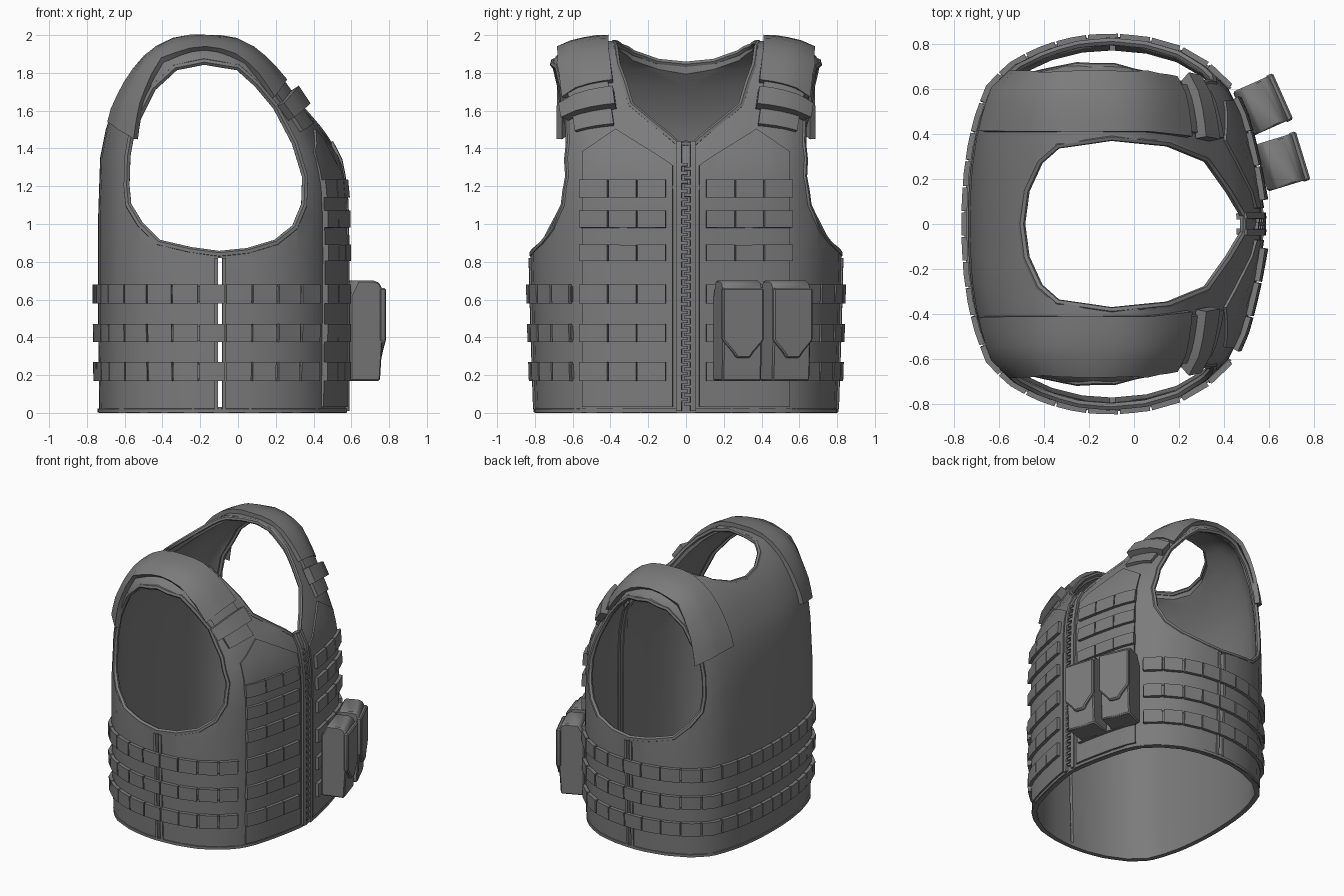
import bpy, bmesh, math
from mathutils import Vector
from mathutils.bvhtree import BVHTree

if "Cube" in bpy.data.objects:
    bpy.data.objects.remove(bpy.data.objects["Cube"])

mat = bpy.data.materials.new("woven grey")
mat.diffuse_color = (0.2, 0.2, 0.2, 1)
mat.use_nodes = True
mat.node_tree.nodes["Principled BSDF"].inputs["Base Color"].default_value = mat.diffuse_color

# half plan outline (x, y) from back centre to front centre
PLAN = [(-.74, 0), (-.738, .1), (-.73, .22), (-.71, .36), (-.68, .48), (-.63, .61), (-.52, .71),
        (-.38, .775), (-.24, .81), (-.1, .82), (.06, .805), (.2, .765), (.32, .695), (.42, .6),
        (.47, .5), (.505, .38), (.535, .25), (.56, .12), (.575, 0)]
# height, back x, front x, half width, squareness exponent
LEVELS = [(0, -.735, .575, .80, 1), (.45, -.74, .575, .815, 1), (.85, -.74, .575, .825, 1),
          (1.05, -.74, .572, .81, .95), (1.2, -.735, .565, .79, .9), (1.35, -.73, .535, .77, .85),
          (1.5, -.70, .45, .755, .78), (1.62, -.66, .36, .745, .7), (1.75, -.585, .265, .735, .62),
          (1.85, -.51, .17, .72, .55), (1.92, -.42, .08, .66, .5), (1.95, -.37, .03, .58, .45),
          (1.97, -.28, -.08, .46, .4)]
ARM = [(-.59, 1.2), (-.585, 1.36), (-.56, 1.5), (-.45, 1.72), (-.33, 1.83), (-.18, 1.86), (0, 1.83),
       (.1, 1.74), (.2, 1.62), (.3, 1.43), (.355, 1.25), (.35, 1.1), (.3, .98), (.2, .9), (.05, .855),
       (-.1, .84), (-.25, .86), (-.42, .9), (-.52, 1.0), (-.58, 1.1)]
NECK_HALF = [(-.5, 0), (-.48, .15), (-.42, .28), (-.34, .35), (-.1, .385), (.15, .36), (.32, .29),
             (.42, .15), (.485, .04)]
NECK = NECK_HALF + [(x, -y) for x, y in reversed(NECK_HALF[1:])]


def finish(bm, name):
    bmesh.ops.recalc_face_normals(bm, faces=bm.faces)
    me = bpy.data.meshes.new(name)
    bm.to_mesh(me)
    bm.free()
    ob = bpy.data.objects.new(name, me)
    bpy.context.collection.objects.link(ob)
    me.materials.append(mat)
    return ob


def dome(d):
    """Closed torso volume, shrunk by d."""
    bm = bmesh.new()
    rings = []
    for z, xb, xf, w, e in LEVELS:
        half = []
        for x, y in PLAN:
            t = (x + .74) / 1.315
            half.append((xb + d + t * (xf - xb - 2 * d), (w - d) * (y / .82) ** e))
        ring = half + [(x, -y) for x, y in half[-2:0:-1]]
        zz = z - d * min(1, max(0, (z - 1.2) / .5)) - (.1 if d and z == 0 else 0)
        rings.append([bm.verts.new((x, y, zz)) for x, y in ring])
    n = len(rings[0])
    for a, b in zip(rings, rings[1:]):
        for i in range(n):
            bm.faces.new((a[i], a[(i + 1) % n], b[(i + 1) % n], b[i]))
    bm.faces.new(rings[0])
    bm.faces.new(rings[-1])
    bmesh.ops.recalc_face_normals(bm, faces=bm.faces)
    return bm


def prism(points, a, b):
    """Closed prism between two mapped outlines."""
    bm = bmesh.new()
    lo, hi = [[bm.verts.new(f(p)) for p in points] for f in (a, b)]
    n = len(points)
    for i in range(n):
        bm.faces.new((lo[i], lo[(i + 1) % n], hi[(i + 1) % n], hi[i]))
    bm.faces.new(lo)
    bm.faces.new(hi)
    return bm


# vest shell with armholes, neck opening and side slits
bm = dome(0)
tree = BVHTree.FromBMesh(bm)
shell = finish(bm, "vest_shell")
slit = [(-.106, .03), (-.084, .03), (-.084, .82), (-.106, .82)]
side_a, side_b = (lambda p: (p[0], -2, p[1])), (lambda p: (p[0], 2, p[1]))
cutters = [finish(dome(.03), "inner_cutter"),
           finish(prism(ARM, side_a, side_b), "arm_cutter"),
           finish(prism(slit, side_a, side_b), "slit_cutter"),
           finish(prism(NECK, lambda p: (p[0], p[1], 1.38), lambda p: (p[0], p[1], 3)), "neck_cutter")]
for c in cutters:
    c.hide_render = True
    m = shell.modifiers.new(c.name, 'BOOLEAN')
    m.operation, m.solver, m.object = 'DIFFERENCE', 'EXACT', c
dg = bpy.context.evaluated_depsgraph_get()
shell.data = bpy.data.meshes.new_from_object(shell.evaluated_get(dg))
shell.modifiers.clear()
for c in cutters:
    bpy.data.objects.remove(c)


def hit(origin, direction, outward=1):
    co, n, _, _ = tree.ray_cast(Vector(origin), Vector(direction).normalized())
    if n.dot(Vector(direction)) * outward < 0:
        n = -n
    return co, n


def front(y, z):
    return hit((2, y, z), (-1, 0, 0), -1)


def around(deg, z):
    a = math.radians(deg)
    return hit((-.1, 0, z), (math.cos(a), math.sin(a), 0))


def over(deg, y):
    a = math.radians(deg)
    return hit((-.15, y, 1.2), (math.cos(a), 0, math.sin(a)))


def slab(bm, rows, t0, t1):
    """Curved plate following surface samples, from offset t0 to t1."""
    lo, hi = [[[bm.verts.new(co + n * t) for co, n in r] for r in rows] for t in (t0, t1)]
    R, C = len(rows), len(rows[0])
    for i in range(R - 1):
        for j in range(C - 1):
            for g in (lo, hi):
                bm.faces.new((g[i][j], g[i + 1][j], g[i + 1][j + 1], g[i][j + 1]))
    edge = ([(0, j) for j in range(C)] + [(i, C - 1) for i in range(1, R)] +
            [(R - 1, j) for j in range(C - 2, -1, -1)] + [(i, 0) for i in range(R - 2, 0, -1)])
    for (i, j), (k, l) in zip(edge, edge[1:] + edge[:1]):
        bm.faces.new((lo[i][j], lo[k][l], hi[k][l], hi[i][j]))


def lerp(a, b, n):
    return [a + (b - a) * i / n for i in range(n + 1)]


def tube(name, pts, r):
    cu = bpy.data.curves.new(name, 'CURVE')
    cu.dimensions, cu.bevel_depth, cu.bevel_resolution = '3D', r, 1
    sp = cu.splines.new('POLY')
    sp.points.add(len(pts) - 1)
    for p, q in zip(sp.points, pts):
        p.co = (*q, 1)
    sp.use_cyclic_u = True
    cu.materials.append(mat)
    bpy.context.collection.objects.link(bpy.data.objects.new(name, cu))


def dense(pts):
    return [(a[0] + (b[0] - a[0]) * t, a[1] + (b[1] - a[1]) * t)
            for a, b in zip(pts, pts[1:] + pts[:1]) for t in (0, .5)]


# piping round the openings and the hem
for s, side in ((1, "left"), (-1, "right")):
    tube(side + "_arm_piping", [hit((x, 2 * s, z), (0, -s, 0))[0] - Vector((0, .012 * s, 0))
                                for x, z in dense(ARM)], .018)
tube("neck_piping", [hit((x, y, 3), (0, 0, -1))[0] - Vector((0, 0, .012)) for x, y in dense(NECK)], .016)
bm = bmesh.new()
slab(bm, [[around(a, z) for a in lerp(4, 356, 60)] for z in (.002, .022)], 0, .008)
finish(bm, "hem")

# webbing loops round the sides and back, and on the chest
LOW = [(.17, .27), (.375, .47), (.58, .68)]
HIGH = [(.805, .89), (.98, 1.07), (1.14, 1.23)]
bm = bmesh.new()
for a, b in LOW:
    slab(bm, [[around(d, z) for d in lerp(49, 311, 84)] for z in (a + .01, b - .01)], -.004, .015)
    cells = lerp(49, 311, 27)
    for d, e in zip(cells, cells[1:]):
        slab(bm, [[around(q, z) for q in lerp(d + .3, e - .3, 2)] for z in (a, b)], .004, .029)
finish(bm, "side_webbing")
bm = bmesh.new()
for s in (1, -1):
    for a, b in LOW + HIGH:
        for y0, y1 in ((.105, .25), (.257, .4), (.407, .55)):
            slab(bm, [[front(s * y, z) for y in lerp(y0, y1, 2)] for z in (a, b)], .005, .036)
finish(bm, "chest_webbing")

# raised chest panels with a peaked top
bm = bmesh.new()
for s in (1, -1):
    rows = []
    for y in lerp(.07, .37, 4) + lerp(.37, .545, 3)[1:]:
        top = 1.31 + (y - .07) * .63 if y <= .37 else 1.5 - (y - .37) * .69
        rows.append([front(s * y, z) for z in lerp(.03, top, 14)])
    slab(bm, rows, -.005, .013)
finish(bm, "chest_panels")

# side seam tapes
bm = bmesh.new()
for s in (1, -1):
    for x in (-.125, -.084):
        slab(bm, [[hit((q, 2 * s, z), (0, -s, 0), -1) for q in (x, x + .019)]
                  for z in lerp(.02, .82, 6)], -.004, .01)
finish(bm, "seam_tapes")

# front zip: tapes and teeth
bm = bmesh.new()
for s in (1, -1):
    slab(bm, [[front(s * y, z) for y in (.022, .05)] for z in lerp(.01, 1.43, 16)], -.035, .018)
finish(bm, "zip_tapes")
bm = bmesh.new()
for i in range(56):
    z, s = .04 + i * .023, (-1) ** i
    slab(bm, [[front(s * y, q) for y in (-.008, .022)] for q in (z, z + .016)], -.02, .015)
finish(bm, "zip_teeth")


# shoulder straps, pads and buckles
def strap_rows(d0, d1, half, n):
    return [[over(d, s * (.535 - .05 * max(0, (75 - d) / 40) + o)) for o in lerp(-half, half, 4)]
            for d in lerp(d0, d1, n)]


for s, side in ((1, "left"), (-1, "right")):
    for name, d0, d1, half, t0, t1 in (("strap", 31, 70, .1, -.005, .022), ("pad", 55, 147, .125, -.005, .032),
                                       ("buckle", 40, 50, .125, .01, .065)):
        bm = bmesh.new()
        slab(bm, strap_rows(d0, d1, half, max(2, int((d1 - d0) / 6))), t0, t1)
        finish(bm, side + "_shoulder_" + name)

# two magazine pouches with pointed flaps
SIDE = [(-.1, .17), (.065, .17), (.085, .48), (.085, .64), (.06, .69), (.03, .70), (-.06, .70), (-.1, .62)]
FLAP = [(-.113, .66), (-.113, .385), (-.055, .32), (-.035, .29), (.035, .29), (.055, .32), (.113, .385), (.113, .66)]
for name, x, y, deg in (("inner_pouch", .66, .277, 17), ("outer_pouch", .575, .53, 24)):
    parts = ((name, prism(SIDE, lambda p: (p[0], -.108, p[1]), lambda p: (p[0], .108, p[1]))),
             (name + "_flap", prism(FLAP, lambda p: (.06, p[0], p[1]), lambda p: (.097, p[0], p[1]))))
    for part, bm in parts:
        ob = finish(bm, part)
        ob.location, ob.rotation_euler = (x, y, 0), (0, 0, math.radians(deg))
        bev = ob.modifiers.new("soft", 'BEVEL')
        bev.width, bev.segments = .008, 1

# smooth shading with crisp edges
bpy.ops.object.select_all(action='SELECT')
bpy.context.view_layer.objects.active = shell
bpy.ops.object.convert(target='MESH')
bpy.ops.object.shade_smooth_by_angle(angle=math.radians(35))
